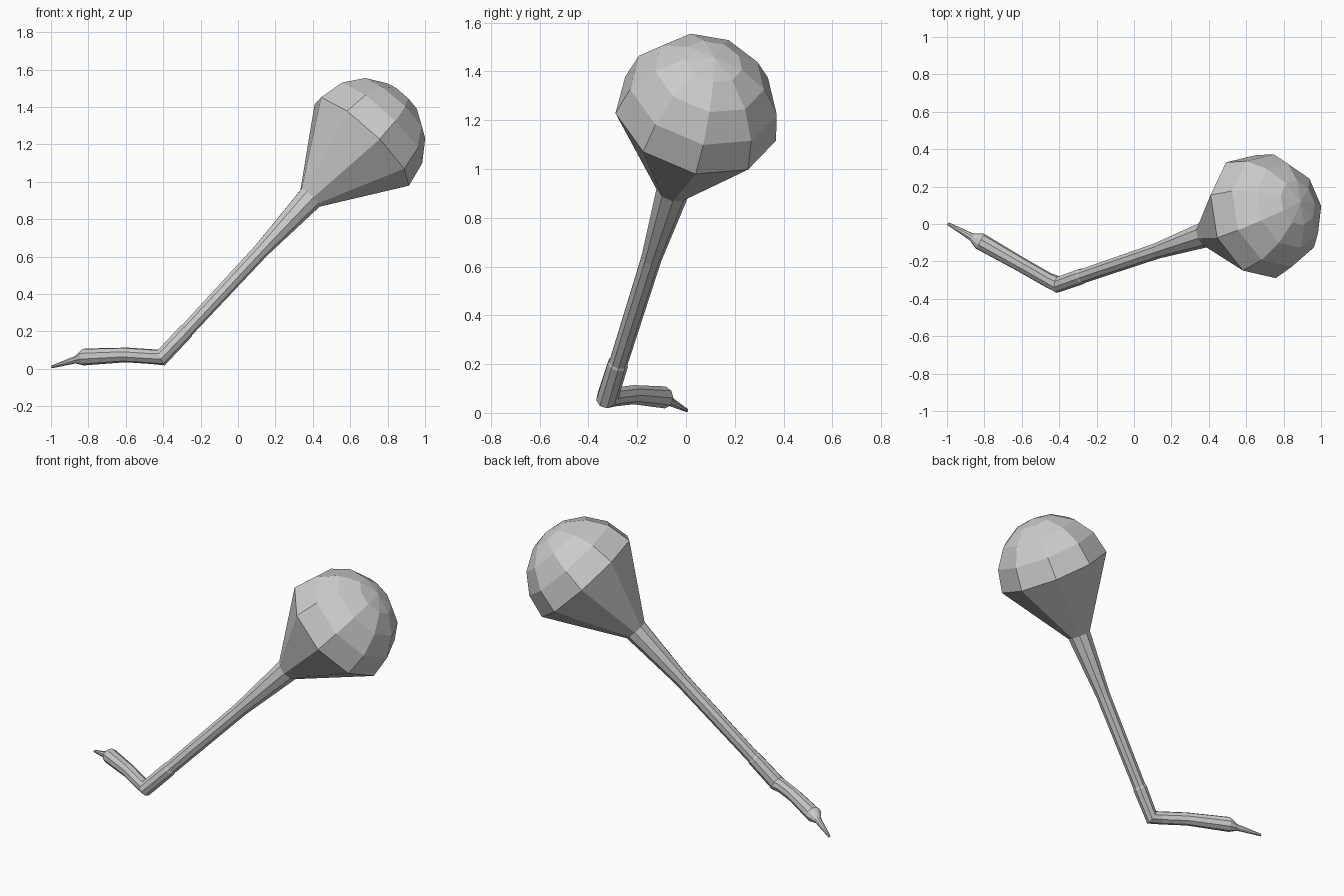
import bpy, bmesh, math
from mathutils import Vector, Quaternion

if "Cube" in bpy.data.objects:
    bpy.data.objects.remove(bpy.data.objects["Cube"])

SIDES = 9
CENTRE = Vector((0.663, 0.04, 1.213))      # middle of the dome's rim
AXIS = Vector((0.664, 0.225, 0.713)).normalized()
REF = Vector((0.263, -0.965, 0.03))        # direction of one rim corner
REF = (REF - AXIS * REF.dot(AXIS)).normalized()


def ring(bm, centre, normal, ref, radius):
    side = normal.cross(ref)
    return [bm.verts.new(centre + radius * (math.cos(a) * ref + math.sin(a) * side))
            for a in (2 * math.pi * i / SIDES for i in range(SIDES))]


def loft(name, stations):
    """Skin a row of rings (centre, normal, ref, radius) and close the ends."""
    bm = bmesh.new()
    rings = [ring(bm, *s) for s in stations]
    for a, b in zip(rings, rings[1:]):
        for i in range(SIDES):
            j = (i + 1) % SIDES
            bm.faces.new((a[i], a[j], b[j], b[i]))
    bm.faces.new(rings[0])
    bm.faces.new(rings[-1])
    bmesh.ops.remove_doubles(bm, verts=bm.verts, dist=0.0005)
    bmesh.ops.recalc_face_normals(bm, faces=bm.faces)
    mesh = bpy.data.meshes.new(name)
    bm.to_mesh(mesh)
    bm.free()
    obj = bpy.data.objects.new(name, mesh)
    bpy.context.collection.objects.link(obj)


def on_axis(t, radius):
    return (CENTRE + AXIS * t, AXIS, REF, radius)


# Bulb: faceted half dome above a cone that narrows to the neck
R = 0.343
dome = [on_axis(R * math.sin(math.radians(d)), R * math.cos(math.radians(d)))
        for d in (0, 24, 47, 69, 90)]
loft("bulb", [on_axis(-0.418, 0.07)] + dome)

# Straight handle, from the neck down to a mitred elbow
foot_path = [((-0.465, -0.297, 0.066), 0.040),
             ((-0.60, -0.220, 0.075), 0.040),
             ((-0.825, -0.092, 0.064), 0.046),
             ((-0.868, -0.070, 0.050), 0.021),
             ((-0.995, 0.002, 0.011), 0.008)]
elbow = CENTRE - AXIS * 1.615
out = (Vector(foot_path[1][0]) - elbow).normalized()
mitre = (AXIS - out).normalized()
turn = AXIS.rotation_difference(mitre)
elbow_station = (elbow, mitre, turn @ REF, 0.046)
loft("handle", [on_axis(-0.418, 0.07), on_axis(-0.81, 0.043), on_axis(-1.41, 0.039),
                on_axis(-1.42, 0.043), elbow_station])

# Bent foot with a swollen middle and a thin pointed tip
foot_normal = -out
foot_ref = AXIS.rotation_difference(foot_normal) @ REF
loft("foot", [elbow_station] +
     [(Vector(p), foot_normal, foot_ref, r) for p, r in foot_path])
